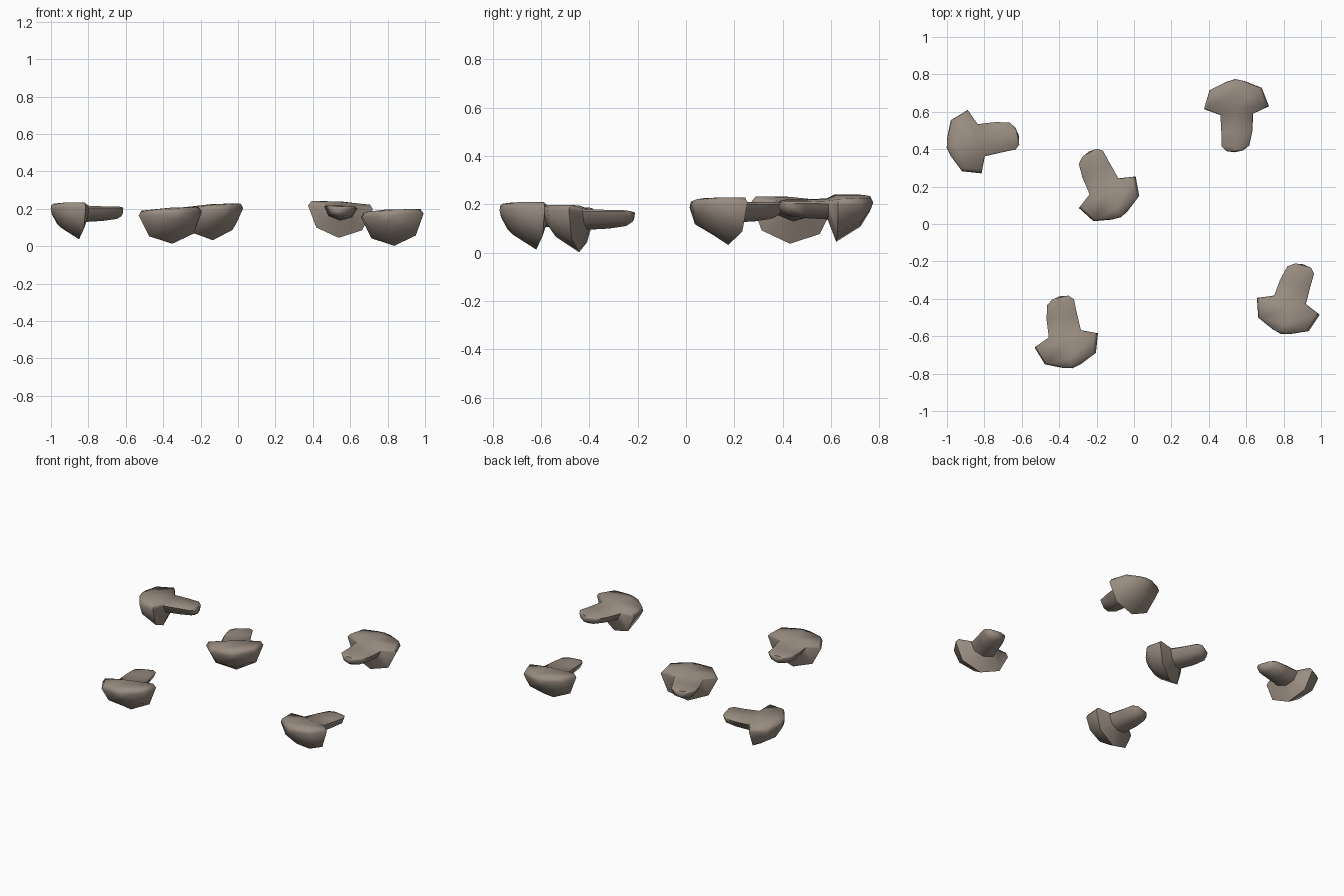
import bpy, bmesh, math
from mathutils import Matrix, Vector

if "Cube" in bpy.data.objects:
    bpy.data.objects.remove(bpy.data.objects["Cube"])

mat = bpy.data.materials.new("mushroom_brown")
mat.diffuse_color = (0.32, 0.265, 0.22, 1)
mat.use_nodes = True
mat.node_tree.nodes["Principled BSDF"].inputs["Base Color"].default_value = mat.diffuse_color

# half mushroom rings along the axis: y, half width, depth below rim, crown height, side shift
RINGS = [
    (0.140, 0.050, 0.035, 0.027, 0.0),
    (0.100, 0.140, 0.100, 0.032, 0.0),
    (0.000, 0.174, 0.163, 0.030, 0.0),
    (-0.036, 0.088, 0.070, 0.015, 0.0),
    (-0.130, 0.083, 0.065, 0.010, -0.004),
    (-0.205, 0.074, 0.055, 0.009, -0.014),
    (-0.230, 0.045, 0.040, 0.004, -0.020),
]


def section(bm, y, r, depth, top, shift):
    """Half-octagon below the rim, shallow crown above."""
    pts = []
    for i in range(5):
        a = math.pi + i * math.pi / 4
        pts.append((r * math.cos(a), depth * math.sin(a)))
    pts += [(r * 0.9, top * 0.8), (0, top), (-r * 0.9, top * 0.8)]
    return [bm.verts.new((x + shift, y, z)) for x, z in pts]


def half_mushroom(name, loc, yaw, roll=3.5):
    bm = bmesh.new()
    rings = [section(bm, *r) for r in RINGS]
    for a, b in zip(rings, rings[1:]):
        for i in range(8):
            j = (i + 1) % 8
            bm.faces.new((a[i], a[j], b[j], b[i]))
    # close the cap tip and the stem end
    for ring, co in ((rings[0], (0, 0.153, 0.0)), (rings[-1], (-0.02, -0.238, -0.02))):
        tip = bm.verts.new(co)
        for i in range(8):
            bm.faces.new((ring[i], ring[(i + 1) % 8], tip))
    bmesh.ops.recalc_face_normals(bm, faces=bm.faces)
    bm.transform(Matrix.Translation(Vector(loc))
                 @ Matrix.Rotation(math.radians(yaw), 4, 'Z')
                 @ Matrix.Rotation(math.radians(roll), 4, 'Y'))
    me = bpy.data.meshes.new(name)
    bm.to_mesh(me)
    bm.free()
    me.materials.append(mat)
    ob = bpy.data.objects.new(name, me)
    bpy.context.collection.objects.link(ob)
    bpy.ops.object.select_all(action='DESELECT')
    ob.select_set(True)
    bpy.context.view_layer.objects.active = ob
    bpy.ops.object.shade_smooth_by_angle(angle=math.radians(60))


# five scattered slices: rim centre and heading
for k, (loc, yaw) in enumerate([
    ((-0.852, 0.440, 0.200), 102.4),
    ((-0.143, 0.170, 0.195), 209),
    ((0.548, 0.622, 0.208), 2.5),
    ((0.825, -0.440, 0.165), 165),
    ((-0.362, -0.622, 0.176), 192.6),
], 1):
    half_mushroom(f"mushroom_slice_{k}", loc, yaw)
